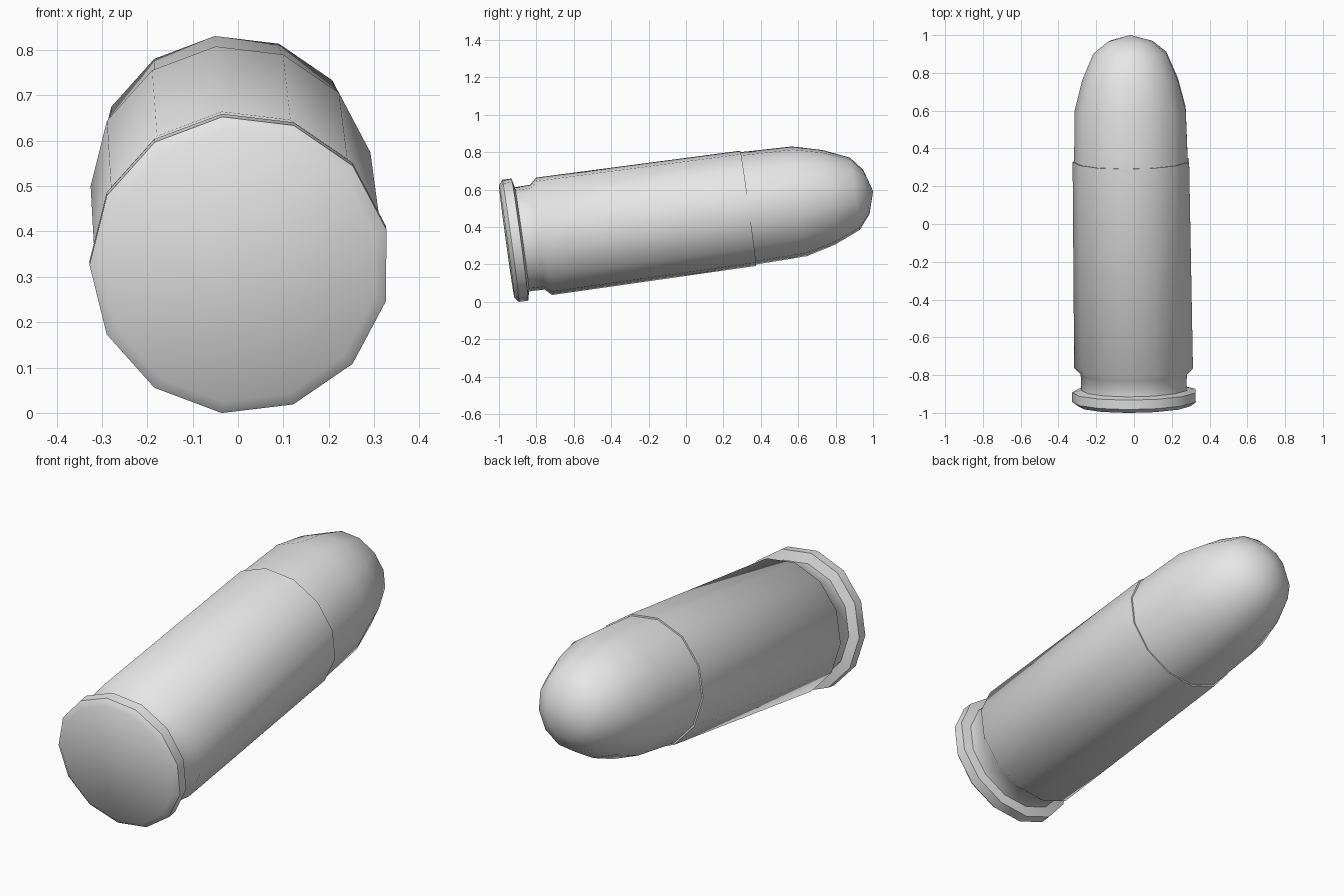
import bpy
import bmesh
from math import cos, sin, pi, radians
from mathutils import Matrix

cube = bpy.data.objects.get("Cube")
if cube:
    bpy.data.objects.remove(cube, do_unlink=True)

SIDES = 13

# Shared placement: axis leans up toward the back with a slight turn
PLACE = (Matrix.Translation((-0.007, -0.0555, 0.447))
         @ Matrix.Rotation(radians(0.75), 4, 'Z')
         @ Matrix.Rotation(radians(7.8 - 90), 4, 'X'))

grey = bpy.data.materials.new("plain_grey")
grey.use_nodes = True
grey.diffuse_color = (0.8, 0.8, 0.8, 1)
grey.node_tree.nodes["Principled BSDF"].inputs["Base Color"].default_value = (0.8, 0.8, 0.8, 1)


def lathe(name, profile, tip=None):
    """Spin (height, radius) points around the axis; close the start, and the end at a tip."""
    bm = bmesh.new()
    rings = []
    for h, r in profile:
        angles = [pi + 2 * pi * i / SIDES for i in range(SIDES)]
        rings.append([bm.verts.new((r * cos(a), r * sin(a), h)) for a in angles])
    for low, high in zip(rings, rings[1:]):
        for i in range(SIDES):
            j = (i + 1) % SIDES
            bm.faces.new((low[i], low[j], high[j], high[i]))
    bm.faces.new(rings[0][::-1])
    if tip is not None:
        top = bm.verts.new((0, 0, tip))
        for i in range(SIDES):
            bm.faces.new((rings[-1][i], rings[-1][(i + 1) % SIDES], top))
    else:
        bm.faces.new(rings[-1])
    bmesh.ops.recalc_face_normals(bm, faces=bm.faces[:])
    mesh = bpy.data.meshes.new(name)
    bm.to_mesh(mesh)
    bm.free()
    mesh.materials.append(grey)
    obj = bpy.data.objects.new(name, mesh)
    bpy.context.collection.objects.link(obj)
    obj.matrix_world = PLACE
    bpy.ops.object.select_all(action='DESELECT')
    obj.select_set(True)
    bpy.context.view_layer.objects.active = obj
    bpy.ops.object.shade_smooth_by_angle(angle=radians(50))
    return obj


# Casing: bevelled rim, groove, shoulder and long, slightly tapered body
lathe("casing", [(-0.912, 0.304), (-0.89, 0.332), (-0.84, 0.332),
                 (-0.829, 0.283), (-0.745, 0.285), (-0.71, 0.319),
                 (0.392, 0.313)])

# Rounded nose seated in the casing mouth
lathe("nose", [(0.37, 0.306), (0.669, 0.298), (0.827, 0.257),
               (0.968, 0.196), (1.03, 0.12)], tip=1.066)
